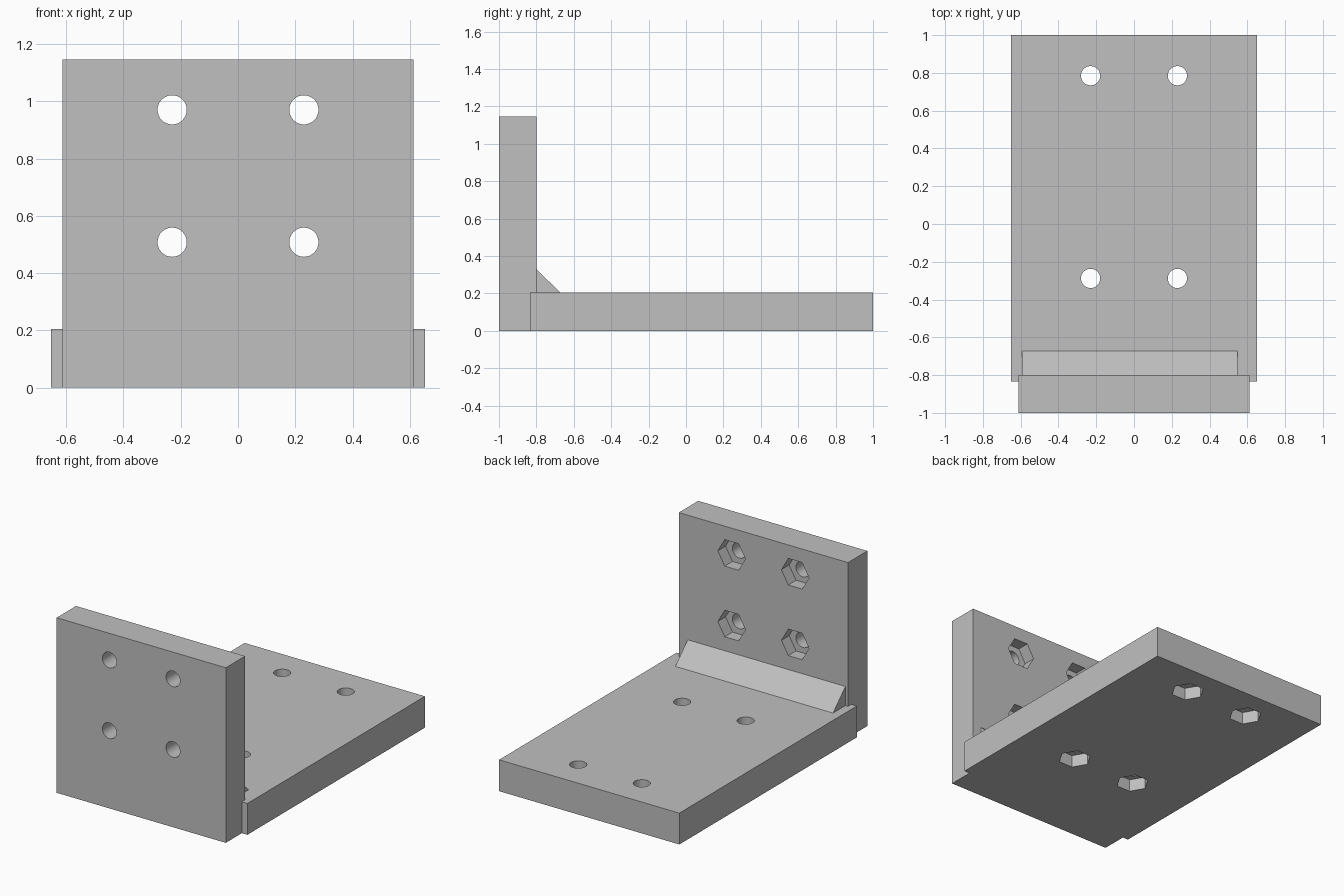
import bpy
import bmesh
from math import radians
from mathutils import Matrix, Vector

if "Cube" in bpy.data.objects:
    bpy.data.objects.remove(bpy.data.objects["Cube"], do_unlink=True)

HOLE_R, NUT_R, NUT_DEPTH = 0.051, 0.1, 0.08
HOLE_X = 0.23

grey = bpy.data.materials.new("plain grey")
grey.use_nodes = True
colour = (0.53, 0.53, 0.53, 1)
grey.diffuse_color = colour
grey.node_tree.nodes["Principled BSDF"].inputs["Base Color"].default_value = colour


def add_object(name, bm):
    bmesh.ops.recalc_face_normals(bm, faces=bm.faces)
    mesh = bpy.data.meshes.new(name)
    bm.to_mesh(mesh)
    bm.free()
    mesh.materials.append(grey)
    obj = bpy.data.objects.new(name, mesh)
    bpy.context.collection.objects.link(obj)
    return obj


def box(name, low, high):
    low, high = Vector(low), Vector(high)
    bm = bmesh.new()
    place = Matrix.Translation((low + high) / 2) @ Matrix.Diagonal((high - low).to_4d())
    bmesh.ops.create_cube(bm, size=1, matrix=place)
    return add_object(name, bm)


def cutter(name, centres, turn, sides, radius, length):
    """Several equal prisms in one helper object."""
    bm = bmesh.new()
    for centre in centres:
        bmesh.ops.create_cone(bm, cap_ends=True, segments=sides, radius1=radius,
                              radius2=radius, depth=length,
                              matrix=Matrix.Translation(centre) @ turn)
    obj = add_object(name, bm)
    obj.hide_render = True
    return obj


def cut(target, tool):
    mod = target.modifiers.new("cut", "BOOLEAN")
    mod.operation = "DIFFERENCE"
    mod.solver = "EXACT"
    mod.object = tool
    bpy.ops.object.select_all(action="DESELECT")
    target.select_set(True)
    bpy.context.view_layer.objects.active = target
    bpy.ops.object.modifier_apply(modifier=mod.name)
    bpy.data.objects.remove(tool, do_unlink=True)


def drill(target, mouths, axis):
    """Round through holes, with hexagonal nut pockets at the mouths."""
    # a corner of every hexagon points along x
    turn = Matrix.Rotation(radians(90), 4, "X") if axis.y else Matrix.Identity(4)
    turn = turn @ Matrix.Rotation(radians(90), 4, "Z")
    cut(target, cutter("hole_cutter", mouths, turn, 32, HOLE_R, 1))
    # cone segments start on the local y or x axis, so find the corner and align it
    probe = bmesh.new()
    bmesh.ops.create_cone(probe, segments=6, radius1=1, radius2=1, depth=1, matrix=turn)
    if max(abs(v.co.x) for v in probe.verts) < 0.95:
        turn = turn @ Matrix.Rotation(radians(90), 4, "Z")
    probe.free()
    cut(target, cutter("nut_cutter", mouths, turn, 6, NUT_R, 2 * NUT_DEPTH))
    bpy.ops.object.shade_smooth_by_angle(angle=radians(30))


# Base plate, nut pockets underneath
base = box("base_plate", (-0.652, -0.835, 0), (0.652, 1, 0.205))
drill(base, [Vector((x, y, 0)) for x in (-HOLE_X, HOLE_X) for y in (-0.288, 0.785)],
      Vector((0, 0, 1)))

# Upright plate, nut pockets on the rear face
wall = box("upright_plate", (-0.612, -1, 0), (0.612, -0.8, 1.145))
drill(wall, [Vector((x, -0.8, z)) for x in (-HOLE_X, HOLE_X) for z in (0.508, 0.97)],
      Vector((0, 1, 0)))

# Triangular fillet in the inner corner
bm = bmesh.new()
profile = [(-0.8, 0.205), (-0.672, 0.205), (-0.8, 0.33)]
end = bm.faces.new([bm.verts.new((-0.593, y, z)) for y, z in profile])
side = bmesh.ops.extrude_face_region(bm, geom=[end])["geom"]
bmesh.ops.translate(bm, vec=(1.141, 0, 0),
                    verts=[v for v in side if isinstance(v, bmesh.types.BMVert)])
if not any(f.calc_center_median().x < -0.59 for f in bm.faces):
    bm.faces.new([v for v in bm.verts if v.co.x < -0.59])
add_object("corner_fillet", bm)
